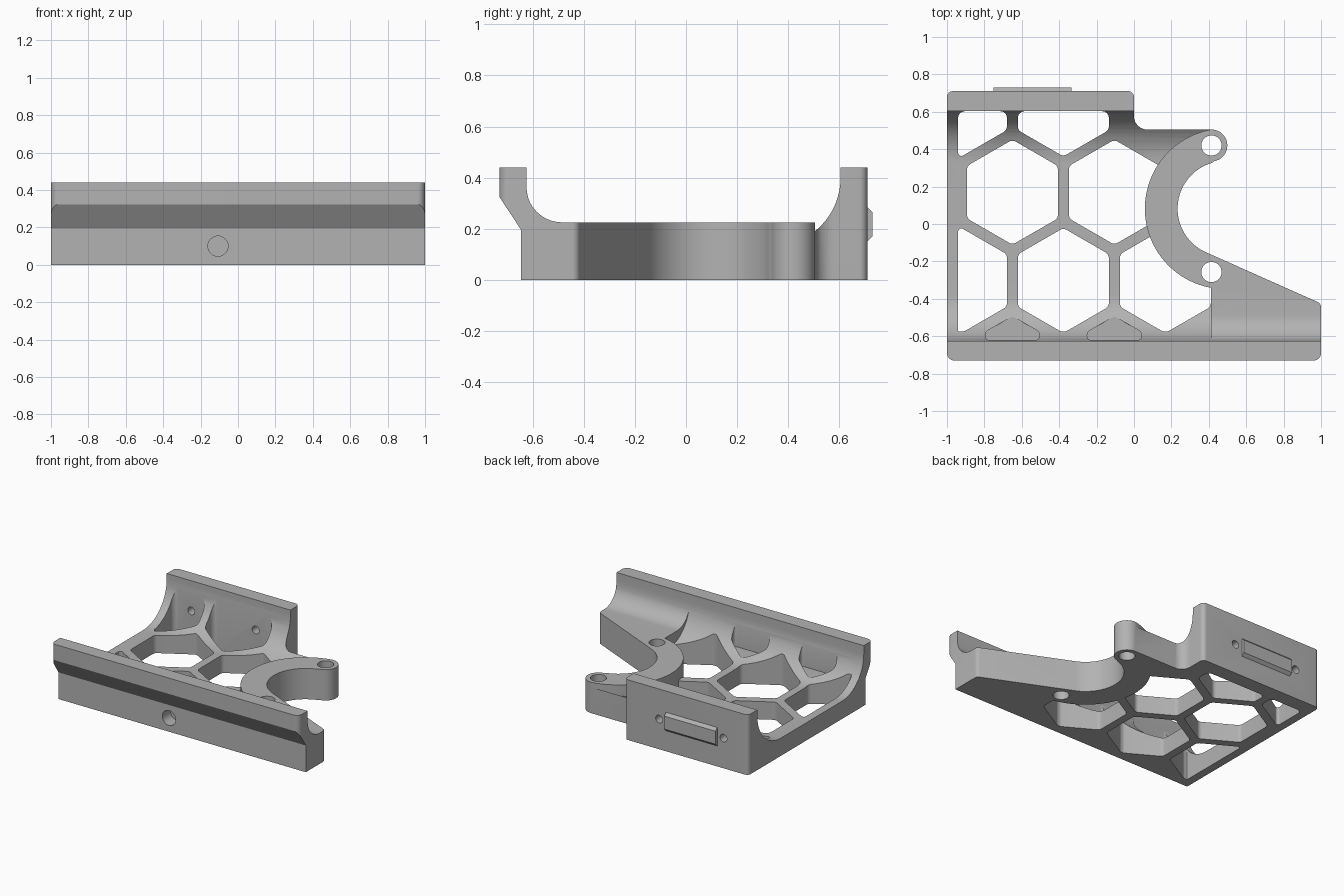
import bpy, bmesh, math
from mathutils import Vector

if "Cube" in bpy.data.objects:
    bpy.data.objects.remove(bpy.data.objects["Cube"])

grey = bpy.data.materials.new("plain_grey")
grey.diffuse_color = (0.45, 0.45, 0.45, 1)
grey.use_nodes = True
grey.node_tree.nodes["Principled BSDF"].inputs["Base Color"].default_value = grey.diffuse_color


def arc(cx, cy, r, a0, a1, n=16):
    return [(cx + r * math.cos(math.radians(a0 + (a1 - a0) * i / n)),
             cy + r * math.sin(math.radians(a0 + (a1 - a0) * i / n))) for i in range(n + 1)]


def rounded(pts, n=6):
    """Fillet the corners of a polygon given as (x, y, radius)."""
    out = []
    for i, (x, y, r) in enumerate(pts):
        p = Vector((x, y))
        a = (Vector(pts[i - 1][:2]) - p)
        b = (Vector(pts[(i + 1) % len(pts)][:2]) - p)
        if r <= 0 or a.length < 1e-5 or b.length < 1e-5:
            out.append((x, y))
            continue
        half = a.angle(b) / 2
        t = min(r / math.tan(half), a.length * 0.45, b.length * 0.45)
        r = t * math.tan(half)
        a.normalize()
        b.normalize()
        c = p + (a + b).normalized() * (r / math.sin(half))
        s, e = p + a * t - c, p + b * t - c
        for k in range(n + 1):
            q = s.lerp(e, k / n).normalized() * r + c
            out.append((q.x, q.y))
    return out


def clip(poly, nx, ny, d):
    """Keep the part of the polygon where nx*x + ny*y <= d."""
    out = []
    for i, p in enumerate(poly):
        q = poly[(i + 1) % len(poly)]
        dp, dq = nx * p[0] + ny * p[1] - d, nx * q[0] + ny * q[1] - d
        if dp <= 0:
            out.append(p)
        if dp * dq < 0:
            t = dp / (dp - dq)
            out.append((p[0] + t * (q[0] - p[0]), p[1] + t * (q[1] - p[1])))
    return out


def prism(name, pts, lo, hi, axis='z'):
    place = {'z': lambda u, v, w: (u, v, w),
             'x': lambda u, v, w: (w, u, v),
             'y': lambda u, v, w: (u, w, v)}[axis]
    bm = bmesh.new()
    a = [bm.verts.new(place(u, v, lo)) for u, v in pts]
    b = [bm.verts.new(place(u, v, hi)) for u, v in pts]
    bm.faces.new(a)
    bm.faces.new(b[::-1])
    for i in range(len(pts)):
        j = (i + 1) % len(pts)
        bm.faces.new((a[i], b[i], b[j], a[j]))
    bmesh.ops.recalc_face_normals(bm, faces=bm.faces)
    me = bpy.data.meshes.new(name)
    bm.to_mesh(me)
    bm.free()
    ob = bpy.data.objects.new(name, me)
    me.materials.append(grey)
    bpy.context.collection.objects.link(ob)
    return ob


def boolean(ob, other, op):
    m = ob.modifiers.new("cut", 'BOOLEAN')
    m.operation, m.object, m.solver = op, other, 'EXACT'
    bpy.context.view_layer.objects.active = ob
    bpy.ops.object.modifier_apply(modifier=m.name)
    bpy.data.objects.remove(other)


def circle(x, y, r):
    return arc(x, y, r, 0, 360, 32)[:-1]


# low floor with front and back walls, swept along x
profile = [(-0.645, -0.1), (-0.645, 0.195), (-0.78, 0.40), (-0.78, 0.44), (-0.625, 0.44)]
profile += arc(-0.375, 0.38, 0.25, 180, 270)
profile += arc(0.335, 0.40, 0.27, 270, 360)
profile += [(0.605, 0.44), (0.8, 0.44), (0.8, -0.1)]
body = prism("bracket_body", profile, -1.1, 1.1, 'x')

# honeycomb openings
pitch, apothem = 0.545, 0.243
row = pitch * math.sqrt(3) / 2


def hexagon(cx, cy):
    r = apothem / math.cos(math.pi / 6)
    return arc(cx, cy, r, 30, 390, 6)[:-1]


centres = [(-0.65, 0.17), (-0.65 + pitch, 0.17)]
centres += [(-0.65 + pitch * (k - 0.5), 0.17 - row) for k in range(3)]
centres += [(-0.65 + pitch * (k - 0.5), 0.17 + row) for k in range(2)]
for cx, cy in centres:
    p = hexagon(cx, cy)
    for plane in ((-1, 0, 0.94), (0, 1, 0.603), (0, -1, 0.575)):
        p = clip(p, *plane)
    boolean(body, prism("hex_cutter", rounded([(x, y, 0.035) for x, y in p]), -1, 1), 'DIFFERENCE')

# shallow pockets in the front fillet
for cx in (-0.65, -0.65 + pitch):
    p = hexagon(cx, 0.17 - 2 * row)
    for plane in ((0, -1, 0.62), (1, 0, cx + 0.145), (-1, 0, 0.145 - cx)):
        p = clip(p, *plane)
    boolean(body, prism("pocket_cutter", rounded([(x, y, 0.03) for x, y in p]), 0.16, 1), 'DIFFERENCE')

# raised arm and curved jaw
arm = [(-0.63, -0.1)] + [(-0.63, 0.365)] + arc(-0.485, 0.365, 0.14, 180, 270) + [(0.0, 0.225), (0.0, -0.1)]
boolean(body, prism("arm", arm, 0.411, 1.2, 'x'), 'UNION')
jaw = prism("jaw", arc(0.488, 0.082, 0.43, 0, 360, 96)[:-1], -0.12, 0.2253)
boolean(body, jaw, 'UNION')

# trim everything to the outline seen from above
outline = [(-1, -0.73, 0.04), (1, -0.73, 0.04), (1, -0.425, 0.03)]
outline += [(x, y, 0) for x, y in arc(0.488, 0.082, 0.255, 247, 106, 32)]
outline += [(x, y, 0) for x, y in arc(0.414, 0.42, 0.085, -80, 90, 24)]
outline += [(0, 0.505, 0.07), (0, 0.71, 0.03), (-1, 0.71, 0.03)]
boolean(body, prism("outline_trim", rounded(outline), 0, 0.6), 'INTERSECT')

# screw holes: jaw, back wall, front wall
for y in (0.42, -0.257):
    boolean(body, prism("hole", circle(0.414, y, 0.054), -1, 1), 'DIFFERENCE')
for x in (-0.80, -0.28):
    boolean(body, prism("hole", circle(x, 0.22, 0.028), 0.45, 1, 'y'), 'DIFFERENCE')
boolean(body, prism("hole", circle(-0.107, 0.10, 0.054), -1, -0.55, 'y'), 'DIFFERENCE')

# chamfered plate on the back wall
plate = prism("back_plate", [(0.70, 0.15), (0.71, 0.15), (0.73, 0.17), (0.73, 0.265),
                             (0.71, 0.285), (0.70, 0.285)], -0.75, -0.335, 'x')

bpy.ops.object.select_all(action='DESELECT')
body.select_set(True)
bpy.context.view_layer.objects.active = body
bpy.ops.object.shade_smooth_by_angle(angle=math.radians(30))
